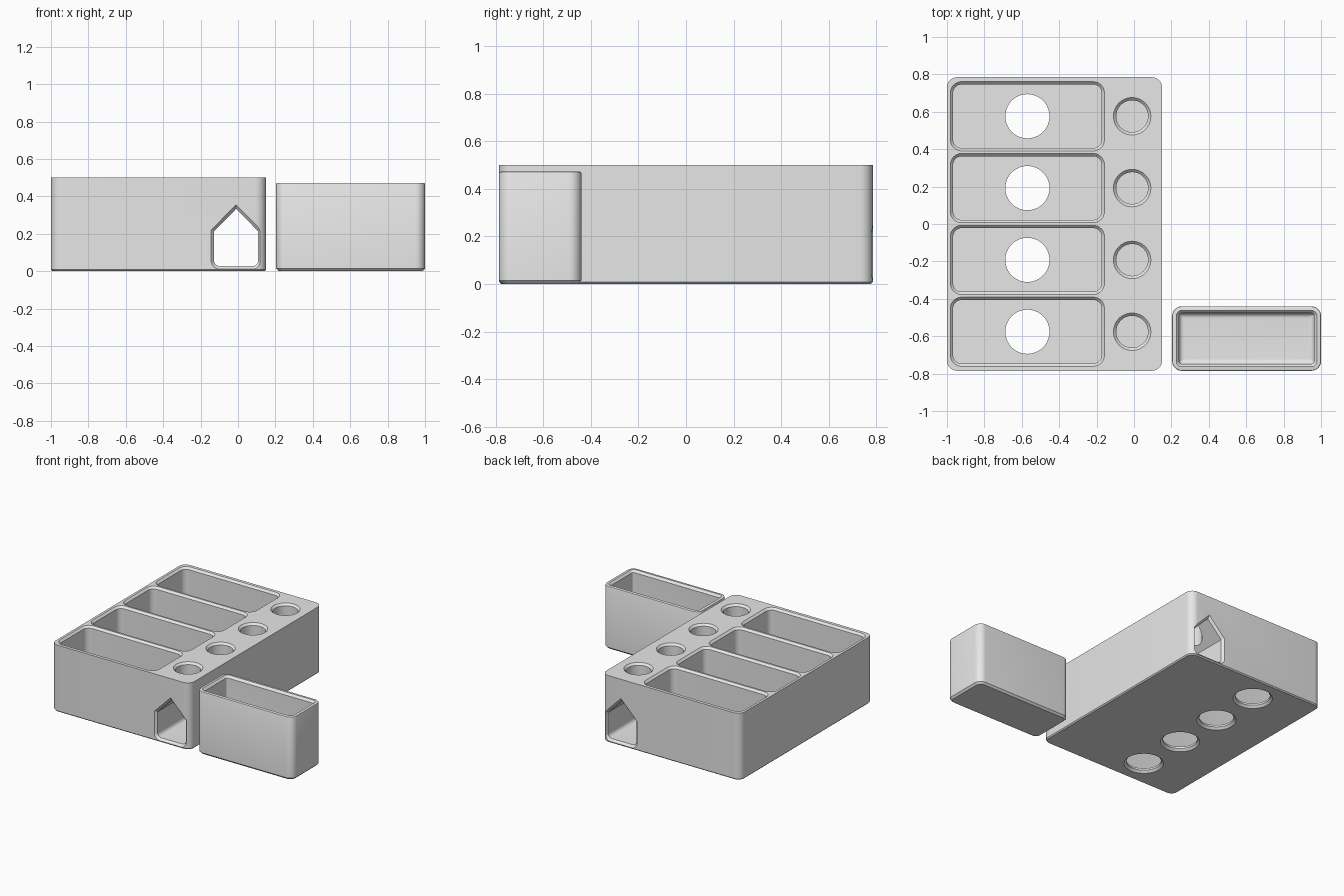
import bpy
import bmesh
from math import sin, cos, pi

cube = bpy.data.objects.get("Cube")
if cube:
    bpy.data.objects.remove(cube, do_unlink=True)

grey = bpy.data.materials.new("light grey plastic")
grey.use_nodes = True
GREY = (0.8, 0.8, 0.8, 1)
grey.diffuse_color = GREY
grey.node_tree.nodes["Principled BSDF"].inputs["Base Color"].default_value = GREY


def rounded_rect(cx, cy, hx, hy, r, z, steps=8):
    """Loop of points around a rounded rectangle at height z."""
    pts = []
    for q, (sx, sy) in enumerate([(1, 1), (-1, 1), (-1, -1), (1, -1)]):
        for i in range(steps + 1):
            a = (q + i / steps) * pi / 2
            pts.append((cx + sx * (hx - r) + r * cos(a),
                        cy + sy * (hy - r) + r * sin(a), z))
    return pts


def circle(cx, cy, r, z, sides=64):
    return [(cx + r * cos(2 * pi * i / sides), cy + r * sin(2 * pi * i / sides), z)
            for i in range(sides)]


def house(cx, y, grow):
    """Pointed-roof tunnel outline with rounded lower corners."""
    w, base, eave, apex, r = 0.118 + grow, 0.027 - grow, 0.213 + grow * 0.4, 0.333 + grow * 1.4, 0.03 + grow
    pts = [(cx + w, y, eave), (cx, y, apex), (cx - w, y, eave)]
    for side, start in ((-1, pi), (1, 1.5 * pi)):
        for i in range(7):
            a = start + i / 6 * pi / 2
            pts.append((cx + side * (w - r) + r * cos(a), y, base + r + r * sin(a)))
    return pts


def loft(name, loops):
    """Closed solid skinned through loops that have equal point counts."""
    bm = bmesh.new()
    rings = [[bm.verts.new(p) for p in loop] for loop in loops]
    n = len(rings[0])
    for a, b in zip(rings, rings[1:]):
        for i in range(n):
            j = (i + 1) % n
            bm.faces.new((a[i], a[j], b[j], b[i]))
    bm.faces.new(rings[0][::-1])
    bm.faces.new(rings[-1])
    bmesh.ops.recalc_face_normals(bm, faces=bm.faces)
    mesh = bpy.data.meshes.new(name)
    bm.to_mesh(mesh)
    bm.free()
    mesh.materials.append(grey)
    obj = bpy.data.objects.new(name, mesh)
    bpy.context.collection.objects.link(obj)
    return obj


def activate(obj):
    bpy.ops.object.select_all(action='DESELECT')
    obj.select_set(True)
    bpy.context.view_layer.objects.active = obj


def cut(target, cutter):
    cutter.hide_render = True
    activate(target)
    mod = target.modifiers.new("cut", 'BOOLEAN')
    mod.operation = 'DIFFERENCE'
    mod.solver = 'EXACT'
    mod.object = cutter
    bpy.ops.object.modifier_apply(modifier=mod.name)
    bpy.data.objects.remove(cutter, do_unlink=True)


def finish(obj):
    activate(obj)
    bpy.ops.object.shade_smooth_by_angle()


# Main tray block with a small chamfer under its edge
TOP, HALF_Y, PITCH = 0.5, 0.785, 0.384
BODY_X, POCKET_X, HOLE_X = -0.425, -0.57, -0.01
tray = loft("tray_body", [
    rounded_rect(BODY_X, 0, 0.575 - inset, HALF_Y - inset, 0.055 - inset, z)
    for inset, z in ((0.008, 0), (0, 0.008), (0, TOP))])

# Pointed tunnel running front to back, flared at both mouths
FLARE = 0.016
cut(tray, loft("tunnel_cutter", [
    house(HOLE_X, y, grow) for y, grow in (
        (-HALF_Y - 0.05, FLARE), (-HALF_Y, FLARE), (-HALF_Y + FLARE, 0),
        (HALF_Y - FLARE, 0), (HALF_Y, FLARE), (HALF_Y + 0.05, FLARE))]))

# Four rows: bin pocket, finger hole below it, round hole into the tunnel
for row in range(4):
    y = (row - 1.5) * PITCH
    cut(tray, loft("pocket_cutter", [
        rounded_rect(POCKET_X, y, 0.412 - inset, 0.185 - inset, 0.06 - inset, z)
        for inset, z in ((0.015, 0.03), (0.015, TOP - 0.015), (0, TOP), (0, TOP + 0.05))]))
    cut(tray, loft("finger_hole_cutter", [
        circle(POCKET_X, y, r, z)
        for r, z in ((0.134, -0.05), (0.134, 0), (0.118, 0.016), (0.118, 0.1))]))
    cut(tray, loft("round_hole_cutter", [
        circle(HOLE_X, y, r, z)
        for r, z in ((0.085, 0.12), (0.085, TOP - 0.015), (0.1, TOP), (0.1, TOP + 0.05))]))
finish(tray)

# Loose bin, with chamfered foot and softened rim
BIN_X, BIN_Y, BIN_TOP = 0.602, -0.6125, 0.472


def bin_loop(inset, z):
    return rounded_rect(BIN_X, BIN_Y, 0.398 - inset, 0.1725 - inset, max(0.052 - inset, 0.008), z)


storage_bin = loft("storage_bin", [bin_loop(i, z) for i, z in (
    (0.014, 0), (0, 0.014), (0, BIN_TOP - 0.007), (0.002, BIN_TOP - 0.002), (0.007, BIN_TOP))])

# Bin cavity with a filleted floor and bevelled mouth
FILLET, WALL, FLOOR = 0.026, 0.037, 0.03
cavity = [bin_loop(WALL + FILLET * (1 - sin(a)), FLOOR + FILLET * (1 - cos(a)))
          for a in (i * pi / 12 for i in range(7))]
cavity += [bin_loop(WALL, BIN_TOP - 0.016), bin_loop(0.022, BIN_TOP), bin_loop(0.022, BIN_TOP + 0.05)]
cut(storage_bin, loft("cavity_cutter", cavity))
finish(storage_bin)
